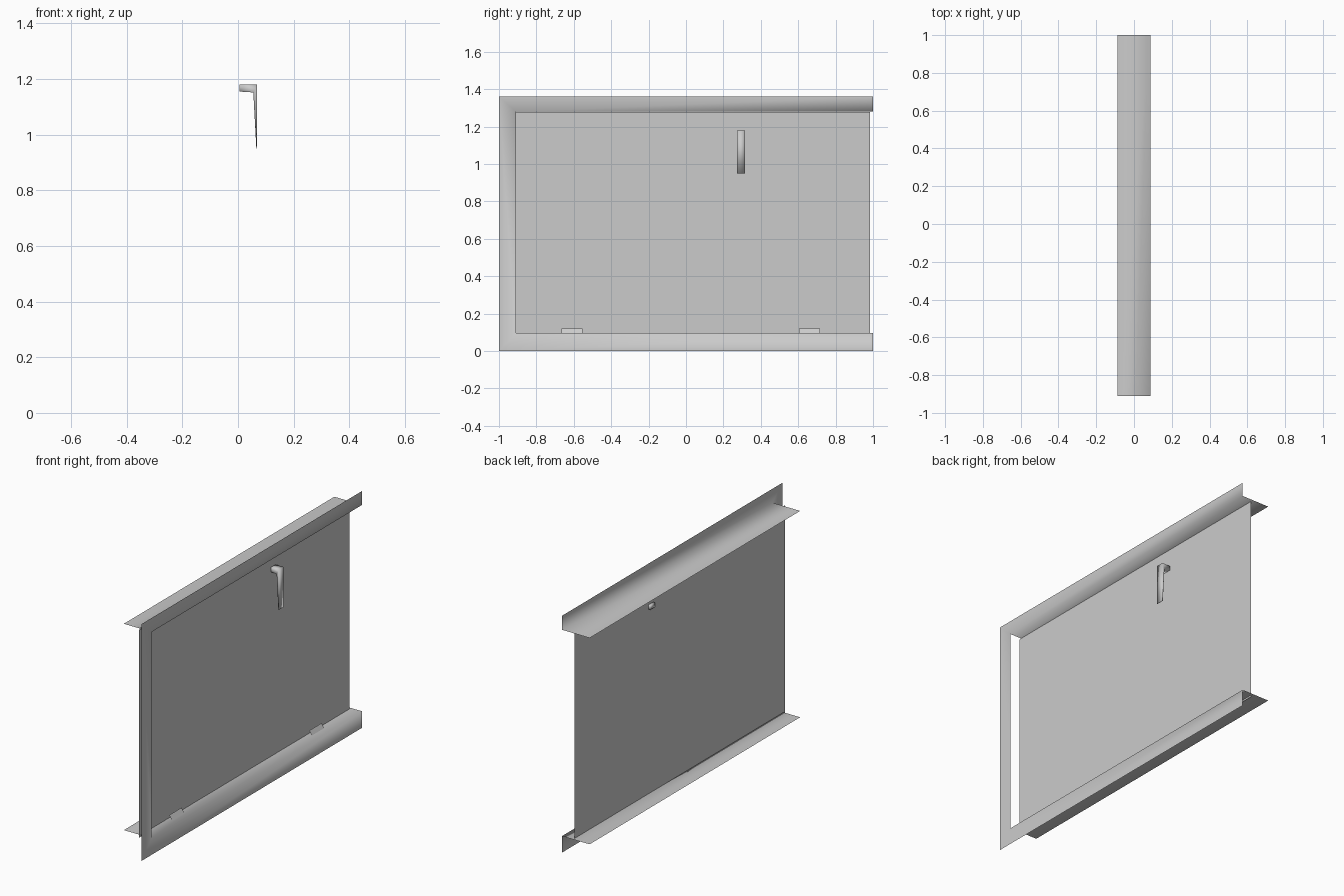
import bpy, bmesh

if "Cube" in bpy.data.objects:
    bpy.data.objects.remove(bpy.data.objects["Cube"])


def make(name, verts, faces, smooth=True):
    me = bpy.data.meshes.new(name)
    me.from_pydata(verts, [], faces)
    me.update()
    for p in me.polygons:
        p.use_smooth = smooth
    ob = bpy.data.objects.new(name, me)
    bpy.context.collection.objects.link(ob)
    return ob


# Main dimensions
XF, XB = 0.088, -0.088          # front face and back edge of the frame
TOP, HEAD, SILL = 1.36, 1.28, 0.095
JAMB = -0.91

# Frame: U-shaped face with head and sill ledges running back, open at +y
outer = [(XF, 1, TOP), (XF, -1, TOP), (XF, -1, 0), (XF, 1, 0)]
inner = [(XF, 1, HEAD), (XF, JAMB, HEAD), (XF, JAMB, SILL), (XF, 1, SILL)]
back = [(XB, y, z) for _, y, z in inner]
faces = [(i, i + 1, i + 5, i + 4) for i in range(3)]      # front strips
faces += [(4, 5, 9, 8), (6, 7, 11, 10)]                   # ledges
make("window_frame", outer + inner + back, faces)

# Glass pane: one thin sheet
PX = 0.018
make("pane", [(PX, -0.923, 0.085), (PX, 0.985, 0.085),
              (PX, 0.985, 1.279), (PX, -0.923, 1.279)], [(0, 1, 2, 3)], False)

# Hinge tabs: small sloping plates above the sill
for i, y in enumerate((-0.61, 0.66)):
    make(f"hinge_tab_{i + 1}",
         [(0.047, y - 0.056, 0.093), (0.047, y + 0.056, 0.093),
          (0.03, y + 0.056, 0.12), (0.03, y - 0.056, 0.12)], [(0, 1, 2, 3)], False)

# Handle: neck and tapered lever, extruded from its side profile
profile = [(0.006, 1.155), (0.055, 1.152), (0.066, 0.95),
           (0.069, 0.95), (0.069, 1.18), (0.006, 1.18)]
n = len(profile)
verts = [(x, y, z) for y in (0.272, 0.316) for x, z in profile]
faces = [tuple(range(n)), tuple(range(2 * n - 1, n - 1, -1))]
faces += [(i, i + n, (i + 1) % n + n, (i + 1) % n) for i in range(n)]
handle = make("handle", verts, faces)
bm = bmesh.new()
bm.from_mesh(handle.data)
bmesh.ops.recalc_face_normals(bm, faces=bm.faces)
bmesh.ops.triangulate(bm, faces=[f for f in bm.faces if len(f.verts) > 4])
bm.to_mesh(handle.data)
bm.free()
